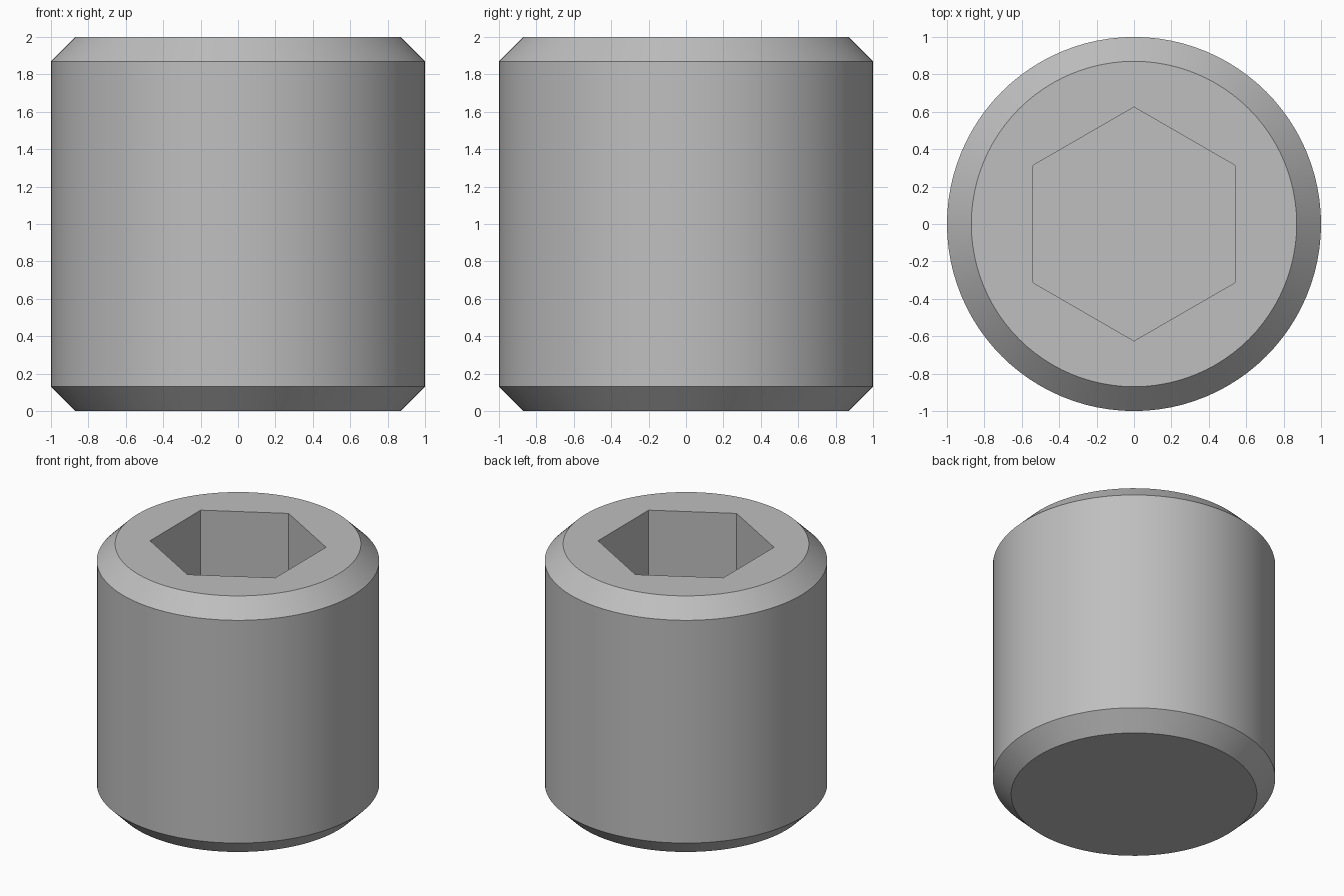
import bpy
import bmesh
import math
from mathutils import Matrix

cube = bpy.data.objects.get("Cube")
if cube:
    bpy.data.objects.remove(cube)

RADIUS, HEIGHT, CHAMFER = 1.0, 2.0, 0.13
SOCKET_RADIUS, SOCKET_DEPTH = 0.625, 1.0
SEGMENTS = 96

steel = bpy.data.materials.new("plain steel grey")
steel.use_nodes = True
colour = (0.52, 0.52, 0.52, 1)
steel.diffuse_color = colour
steel.node_tree.nodes["Principled BSDF"].inputs["Base Color"].default_value = colour


def cylinder(name, radius, bottom, top, sides, turn=0.0):
    """Upright prism between two heights, returned as an object."""
    bm = bmesh.new()
    place = Matrix.Translation((0, 0, (bottom + top) / 2)) @ Matrix.Rotation(turn, 4, "Z")
    bmesh.ops.create_cone(bm, cap_ends=True, segments=sides, radius1=radius,
                          radius2=radius, depth=top - bottom, matrix=place)
    mesh = bpy.data.meshes.new(name)
    bm.to_mesh(mesh)
    bm.free()
    mesh.materials.append(steel)
    obj = bpy.data.objects.new(name, mesh)
    bpy.context.collection.objects.link(obj)
    return obj


# Round body with both rims chamfered
body = cylinder("screw_body", RADIUS, 0, HEIGHT, SEGMENTS)
bm = bmesh.new()
bm.from_mesh(body.data)
rims = [e for e in bm.edges if abs(e.verts[0].co.z - e.verts[1].co.z) < 1e-4]
bmesh.ops.bevel(bm, geom=rims, offset=CHAMFER, offset_type="OFFSET",
                segments=1, affect="EDGES")
bm.to_mesh(body.data)
bm.free()

# Hexagonal socket, corners pointing front and back
cutter = cylinder("socket_cutter", SOCKET_RADIUS, HEIGHT - SOCKET_DEPTH,
                  HEIGHT + 0.2, 6, math.radians(0))
# Put one corner on the y axis whatever the starting angle
corner = cutter.data.vertices[0].co
cutter.data.transform(Matrix.Rotation(math.pi / 2 - math.atan2(corner.y, corner.x), 4, "Z"))

cut = body.modifiers.new("hex socket", "BOOLEAN")
cut.operation = "DIFFERENCE"
cut.solver = "EXACT"
cut.object = cutter

# Bake the cut, then drop the cutter
bpy.ops.object.select_all(action="DESELECT")
body.select_set(True)
bpy.context.view_layer.objects.active = body
bpy.ops.object.modifier_apply(modifier=cut.name)
bpy.data.objects.remove(cutter)

# Smooth round sides, crisp chamfer and socket edges
bpy.ops.object.shade_smooth_by_angle(angle=math.radians(30))
